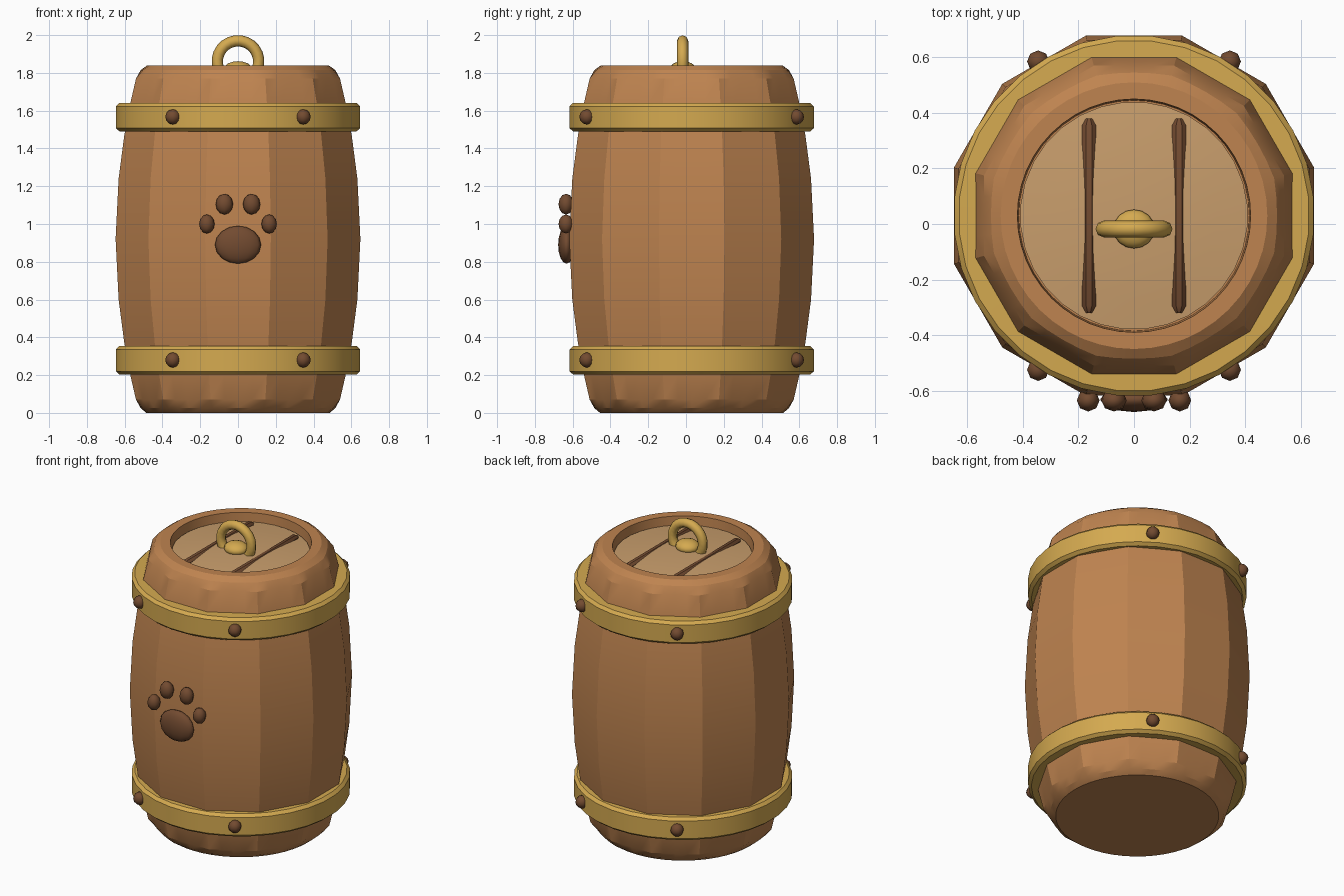
import bpy, bmesh
from math import sin, cos, pi, radians
from mathutils import Matrix, Vector

if "Cube" in bpy.data.objects:
    bpy.data.objects.remove(bpy.data.objects["Cube"])

CY = 0.03   # barrel axis (paw print pushes the bounds forward)


def material(name, rgb):
    m = bpy.data.materials.new(name)
    m.diffuse_color = (*rgb, 1)
    m.use_nodes = True
    m.node_tree.nodes["Principled BSDF"].inputs["Base Color"].default_value = m.diffuse_color
    return m


WOOD = material("wood", (0.52, 0.23, 0.08))
LID = material("lid_wood", (0.58, 0.34, 0.15))
GOLD = material("brass", (0.66, 0.40, 0.08))
DARK = material("dark_wood", (0.17, 0.07, 0.03))


def finish(name, bm, mat, angle=35):
    bmesh.ops.recalc_face_normals(bm, faces=bm.faces)
    me = bpy.data.meshes.new(name)
    bm.to_mesh(me)
    bm.free()
    me.materials.append(mat)
    ob = bpy.data.objects.new(name, me)
    bpy.context.collection.objects.link(ob)
    bpy.ops.object.select_all(action='DESELECT')
    ob.select_set(True)
    bpy.context.view_layer.objects.active = ob
    bpy.ops.object.shade_smooth_by_angle(angle=radians(angle))
    return ob


def lathe(profile, n, closed=False, staves=0):
    """Rings of (radius, z, flatness); flatness 1 gives flat staves, 0 a circle."""
    bm = bmesh.new()
    rings = []
    for r, z, flat in profile:
        ring = []
        for i in range(n):
            a = 2 * pi * (i + 0.5 * (staves == 0)) / n
            k = 1
            if staves:
                step = 2 * pi / staves
                d = (a + step / 2) % step - step / 2
                k = 1 + flat * (1 / cos(d) - 1)
            ring.append(bm.verts.new((r * k * cos(a), r * k * sin(a), z)))
        rings.append(ring)
    pairs = list(zip(rings, rings[1:]))
    if closed:
        pairs.append((rings[-1], rings[0]))
    else:
        bm.faces.new(rings[0])
        bm.faces.new(rings[-1])
    for p, q in pairs:
        for i in range(n):
            j = (i + 1) % n
            bm.faces.new((p[i], p[j], q[j], q[i]))
    return bm


def ball(name, loc, size, mat, seg=8, rings=6):
    bm = bmesh.new()
    bmesh.ops.create_uvsphere(bm, u_segments=seg, v_segments=rings, radius=1)
    ob = finish(name, bm, mat, 60)
    ob.location, ob.scale = loc, size
    return ob


# Barrel body: twelve flat bulging staves blending into a round rim with a recess
body = [(0.485, 0, 0), (0.515, 0.025, 0.4), (0.54, 0.07, 1), (0.57, 0.2, 1),
        (0.602, 0.37, 1), (0.632, 0.6, 1), (0.648, 0.92, 1), (0.632, 1.24, 1),
        (0.602, 1.47, 1), (0.57, 1.64, 1), (0.54, 1.77, 1), (0.515, 1.815, 0.4),
        (0.48, 1.84, 0), (0.42, 1.84, 0), (0.415, 1.76, 0)]
finish("barrel_staves", lathe(body, 48, staves=12), WOOD, 20).location.y = CY

# Slightly domed lid
dome = [(0.41, 1.75, 0)] + [(r, 1.809 - 0.024 * (r / 0.41) ** 2, 0)
                            for r in (0.41, 0.3, 0.2, 0.1, 0.03)]
finish("lid", lathe(dome, 32), LID).location.y = CY

# Lid battens, partly sunk into the dome
for side in (-1, 1):
    rod = [(0.012, -0.35, 0), (0.027, -0.325, 0), (0.026, 0, 0),
           (0.027, 0.325, 0), (0.012, 0.35, 0)]
    ob = finish("lid_batten", lathe(rod, 8), DARK)
    ob.rotation_euler.x = pi / 2
    ob.location = (side * 0.162, CY, 1.784)

# Hoops with four rivets each
hoop = [(0.56, -0.07, 0), (0.63, -0.077, 0), (0.65, -0.06, 0),
        (0.65, 0.055, 0), (0.632, 0.073, 0), (0.56, 0.075, 0)]
for z in (0.28, 1.567):
    finish("hoop", lathe(hoop, 32, closed=True), GOLD).location = (0, CY, z)
    for sx in (-1, 1):
        for sy in (-1, 1):
            ball("rivet", (sx * 0.345, CY + sy * 0.555, z), (0.04,) * 3, DARK)

# Paw emblem on the front
ball("paw_pad", (0, -0.632, 0.89), (0.122, 0.045, 0.1), DARK, 12, 8)
for s in (-1, 1):
    ball("paw_inner_toe", (s * 0.072, -0.635, 1.105), (0.046, 0.04, 0.055), DARK)
    ball("paw_outer_toe", (s * 0.165, -0.635, 1.0), (0.041, 0.04, 0.05), DARK)

# Lid handle: knob and upright ring
ball("handle_knob", (0, -0.018, 1.82), (0.075, 0.07, 0.042), GOLD, 16, 8)
ring = [(0.11 + 0.03 * cos(a), 0.03 * sin(a), 0)
        for a in (2 * pi * k / 8 for k in range(8))]
ob = finish("handle_ring", lathe(ring, 24, closed=True), GOLD, 60)
ob.rotation_euler.x = pi / 2
ob.location = (0, -0.018, 1.86)
